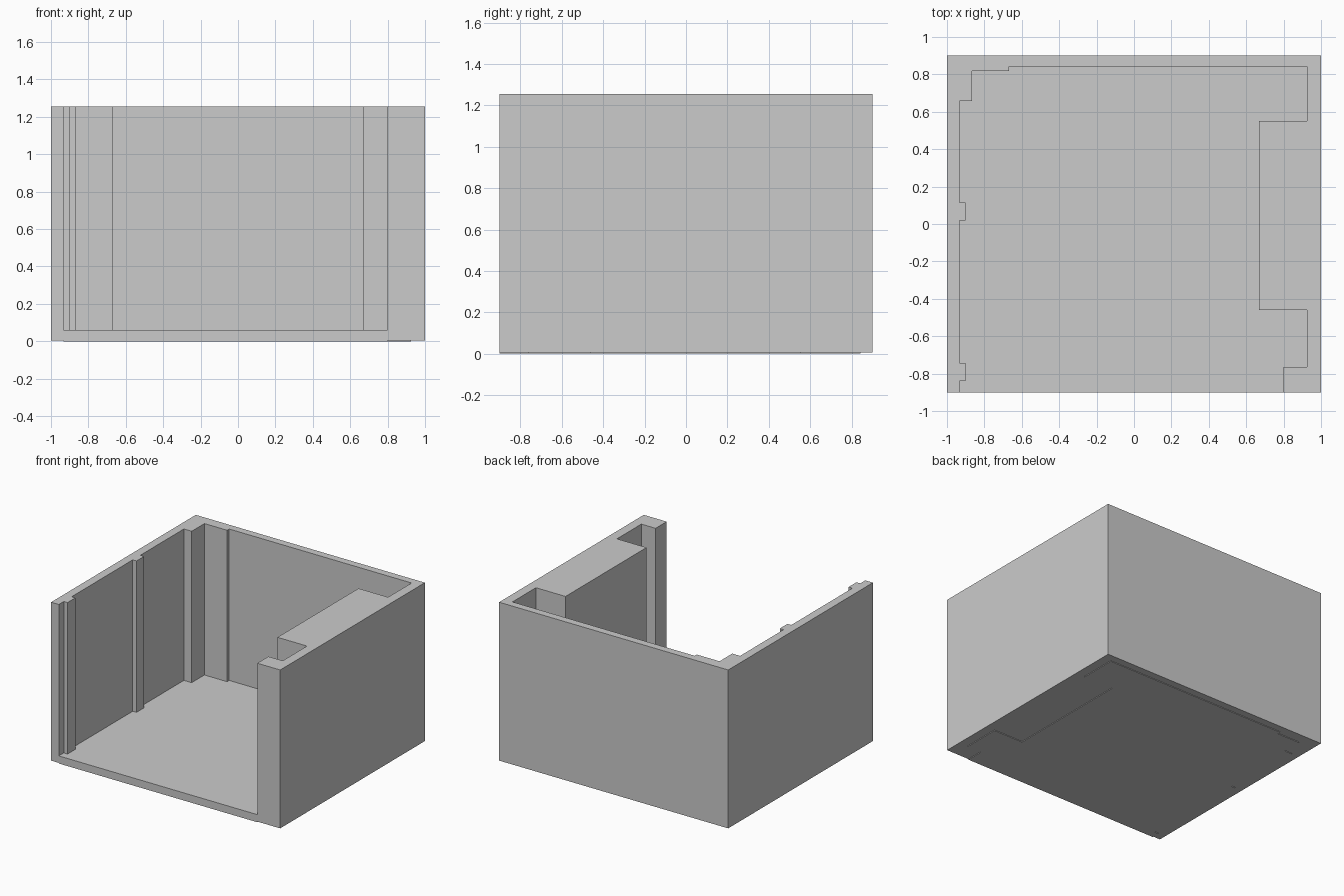
import bpy, bmesh

if "Cube" in bpy.data.objects:
    bpy.data.objects.remove(bpy.data.objects["Cube"])

def prism(name, outline, z0, z1):
    """Extrude a closed xy outline from z0 to z1."""
    bm = bmesh.new()
    face = bm.faces.new([bm.verts.new((x, y, z0)) for x, y in outline])
    ext = bmesh.ops.extrude_face_region(bm, geom=[face])
    verts = [g for g in ext["geom"] if isinstance(g, bmesh.types.BMVert)]
    bmesh.ops.translate(bm, verts=verts, vec=(0, 0, z1 - z0))
    bmesh.ops.recalc_face_normals(bm, faces=bm.faces)
    mesh = bpy.data.meshes.new(name)
    bm.to_mesh(mesh)
    bm.free()
    obj = bpy.data.objects.new(name, mesh)
    bpy.context.collection.objects.link(obj)
    return obj

W, D = 1.0, 0.902
BASE, TOP, FLOOR = 0.005, 1.255, 0.06

# Inside edge of the room, from the front left round to the front right
room = [
    (-0.933, -D), (-0.933, -0.84), (-0.90, -0.84), (-0.90, -0.742), (-0.933, -0.742),  # front rib
    (-0.933, 0.02), (-0.90, 0.02), (-0.90, 0.114), (-0.933, 0.114),                    # middle rib
    (-0.933, 0.658), (-0.865, 0.658), (-0.865, 0.817), (-0.667, 0.817),                # corner column
    (-0.667, 0.843), (0.925, 0.843),                                                   # back wall
    (0.925, 0.55), (0.667, 0.55), (0.667, -0.46), (0.925, -0.46),                      # chimney block
    (0.925, -0.764), (0.80, -0.764), (0.80, -D),                                       # right front pier
]

# Walls: U-shaped plan between the room edge and the outer rectangle
prism("walls", room + [(W, -D), (W, D), (-W, D), (-W, -D)], BASE, TOP)

# Floor slab: fills the room and drops just below the walls
prism("floor", room, 0.0, FLOOR)
